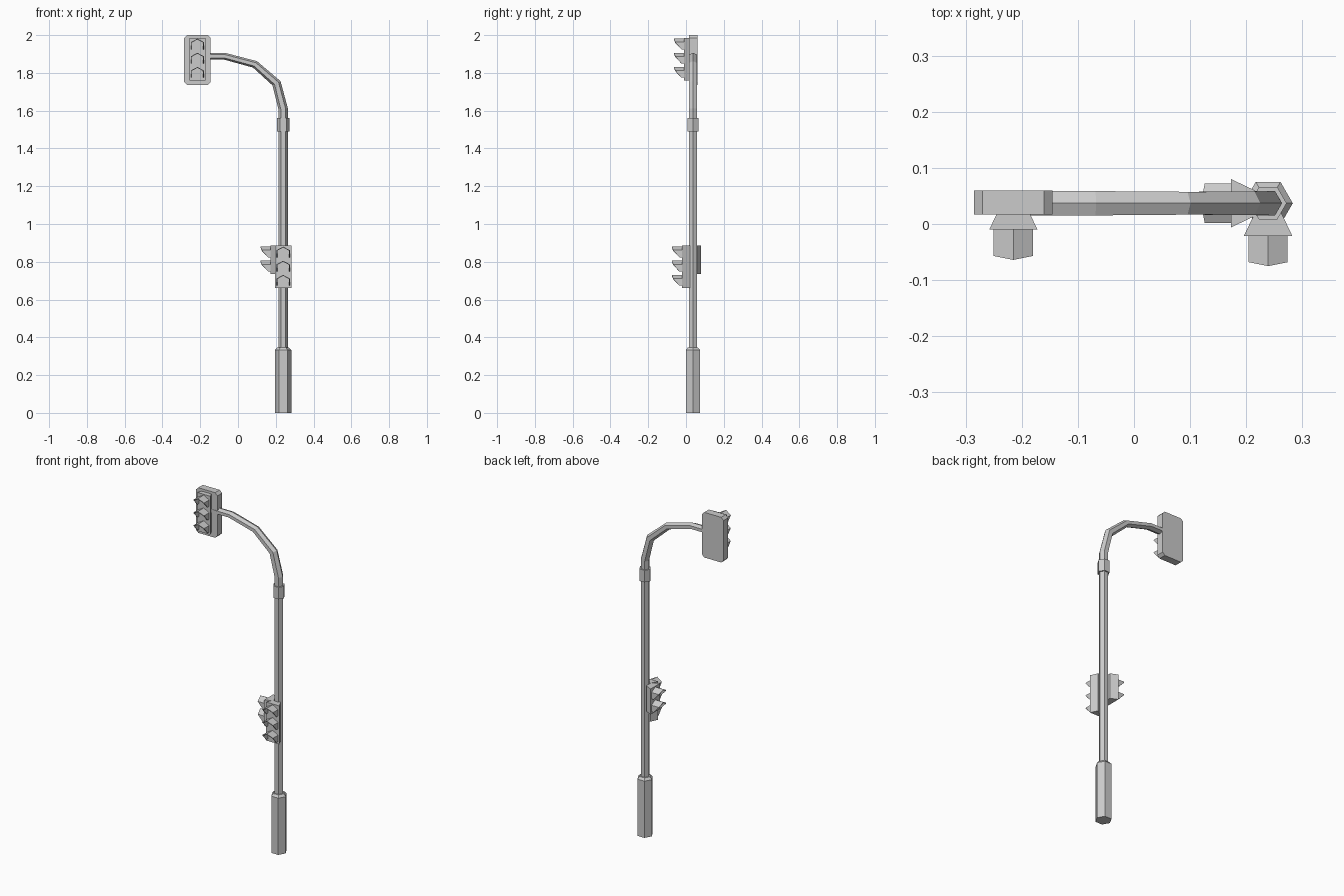
import bpy, bmesh
from math import pi, cos, sin
from mathutils import Matrix, Vector

if "Cube" in bpy.data.objects:
    bpy.data.objects.remove(bpy.data.objects["Cube"])

PX, PY = 0.239, 0.037          # pole axis


def finish(name, bm, fix=True):
    if fix:
        bmesh.ops.recalc_face_normals(bm, faces=bm.faces)
    me = bpy.data.meshes.new(name)
    bm.to_mesh(me)
    bm.free()
    ob = bpy.data.objects.new(name, me)
    bpy.context.collection.objects.link(ob)
    return ob


def loft(name, loops):
    """Closed solid through a list of equal-length loops."""
    bm = bmesh.new()
    rings = [[bm.verts.new(p) for p in lp] for lp in loops]
    n = len(rings[0])
    for a, b in zip(rings, rings[1:]):
        for i in range(n):
            j = (i + 1) % n
            bm.faces.new((a[i], a[j], b[j], b[i]))
    bm.faces.new(rings[0])
    bm.faces.new(rings[-1])
    return finish(name, bm)


def hex_ring(x, z, r, tilt=0.0, squash=1.0):
    """Hexagon about (x, PY, z), tilted in the xz plane towards -x."""
    return [(x + r * squash * cos(a) * cos(tilt), PY + r * sin(a),
             z + r * squash * cos(a) * sin(tilt))
            for a in (k * pi / 3 for k in range(6))]


# Base sleeve, collar
loft("base_sleeve", [hex_ring(PX, 0, 0.044), hex_ring(PX, 0.332, 0.044),
                     hex_ring(PX, 0.345, 0.032)])
loft("collar", [hex_ring(PX, 1.49, 0.033), hex_ring(PX, 1.56, 0.033)])

# Pole bending over into the arm
loft("pole_and_arm", [
    hex_ring(PX, 0.33, 0.025), hex_ring(PX, 1.61, 0.025, 0.12),
    hex_ring(0.204, 1.745, 0.024, 0.48), hex_ring(0.09, 1.845, 0.0235, 1.0, 0.85),
    hex_ring(-0.07, 1.888, 0.025, 1.42, 0.72), hex_ring(-0.2, 1.888, 0.025, pi / 2, 0.72)])

# Back board of the overhead signal, corners chamfered
x0, x1, z0, z1, c = -0.285, -0.145, 1.736, 2.0, 0.015
outline = [(x0 + c, z0), (x1 - c, z0), (x1, z0 + c), (x1, z1 - c),
           (x1 - c, z1), (x0 + c, z1), (x0, z1 - c), (x0, z0 + c)]
loft("signal_backboard", [[(x, y, z) for x, z in outline] for y in (0.017, 0.06)])

PITCH = 0.075


def visor(name, mat):
    """Half-hexagon hood with a slanted mouth; one cell centred on the origin."""
    prof = [(-0.035, -0.024, 0.014), (-0.035, 0.014, 0.047), (0, 0.033, 0.054),
            (0.035, 0.014, 0.047), (0.035, -0.024, 0.014)]
    bm = bmesh.new()
    front = [bm.verts.new((x, -d, z)) for x, z, d in prof]
    back = [bm.verts.new((x, 0.001, z)) for x, z, d in prof]
    for i in range(4):
        bm.faces.new((front[i], front[i + 1], back[i + 1], back[i]))
    bm.transform(mat)
    ob = finish(name, bm, fix=False)
    m = ob.modifiers.new("thickness", 'SOLIDIFY')
    m.thickness = 0.005
    m.offset = -1


def signal(name, x, y, top, lights, angle=0.0):
    """Tapered housing with a column of hoods; (x, y) is the face centre."""
    mat = Matrix.Translation((x, y, top)) @ Matrix.Rotation(angle, 4, 'Z')
    h = lights * PITCH
    loops = []
    for yy, w in ((0, 0.043), (0.042, 0.023)):
        loops.append([mat @ Vector(p) for p in
                      ((-w, yy, -h), (w, yy, -h), (w, yy, 0), (-w, yy, 0))])
    loft(name + "_housing", loops)
    for i in range(lights):
        visor(f"{name}_hood_{i + 1}",
              mat @ Matrix.Translation((0, 0, -PITCH * (i + 0.5))))


# Overhead, front and side signals
signal("overhead_signal", -0.215, -0.010, 1.986, 3)
signal("front_signal", PX, -0.021, 0.885, 3)
signal("side_signal", 0.173, PY, 0.885, 2, -pi / 2)
